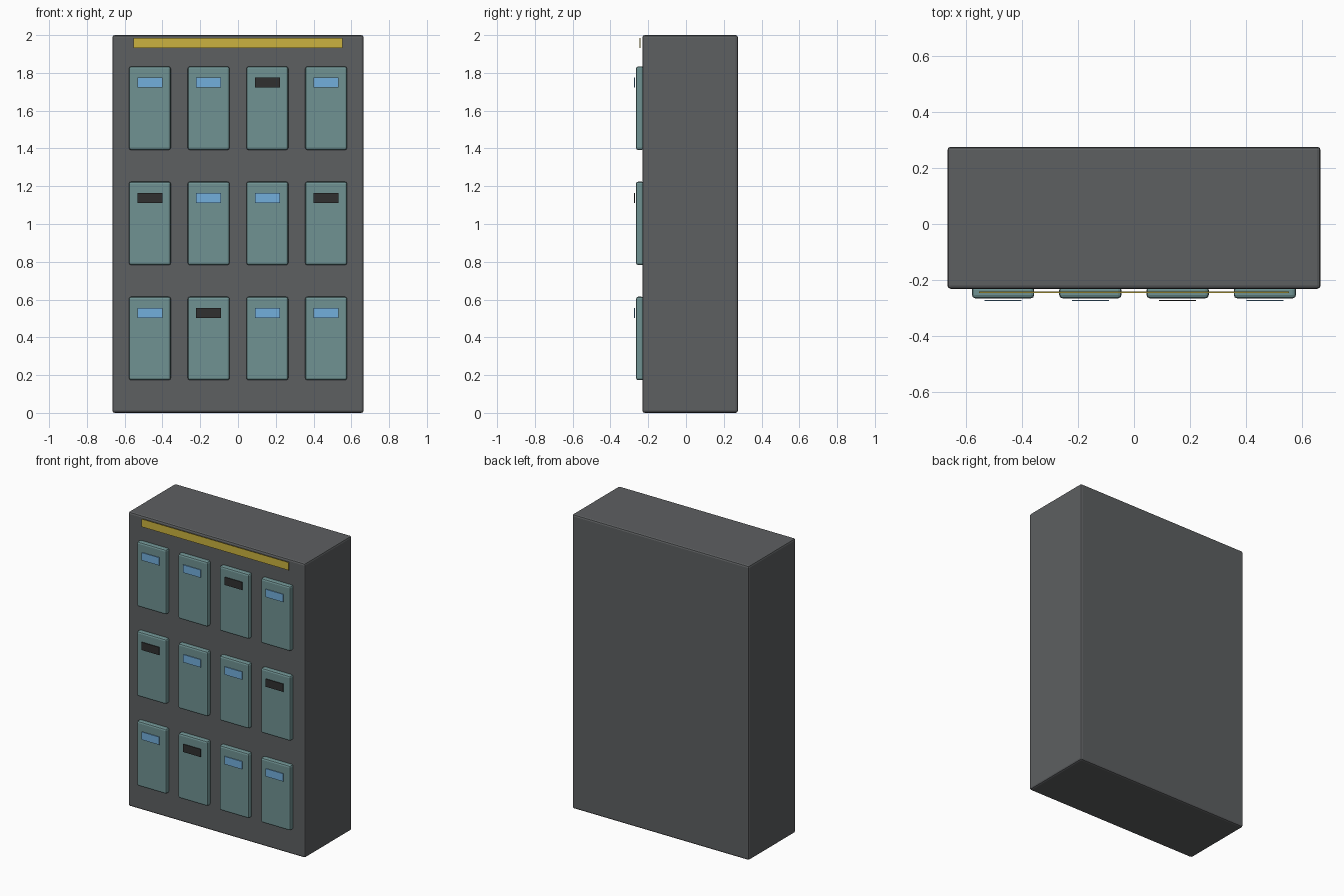
import bpy

if "Cube" in bpy.data.objects:
    bpy.data.objects.remove(bpy.data.objects["Cube"])


def material(name, rgb):
    m = bpy.data.materials.new(name)
    m.diffuse_color = (*rgb, 1)
    m.use_nodes = True
    m.node_tree.nodes["Principled BSDF"].inputs["Base Color"].default_value = m.diffuse_color
    return m


def box(name, centre, size, mat, bevel=0.0):
    bpy.ops.mesh.primitive_cube_add(size=1, location=centre)
    ob = bpy.context.object
    ob.name = name
    ob.scale = size
    bpy.ops.object.transform_apply(location=False, rotation=False, scale=True)
    ob.data.materials.append(mat)
    if bevel:
        mod = ob.modifiers.new("soft_edges", "BEVEL")
        mod.width = bevel
        mod.segments = 2
    return ob


dark = material("dark_casing", (0.11, 0.115, 0.12))
teal = material("teal_door", (0.16, 0.29, 0.29))
blue = material("lit_display", (0.17, 0.43, 0.72))
black = material("unlit_display", (0.03, 0.03, 0.03))
gold = material("gold_strip", (0.6, 0.45, 0.05))

# Cabinet body and header strip
box("cabinet_body", (0, 0.022, 1.0), (1.33, 0.506, 2.0), dark, 0.012)
box("header_strip", (0, -0.243, 1.959), (1.106, 0.004, 0.053), gold)

# Doors in three rows of four, each with a small display panel
unlit = {(0, 1), (1, 0), (1, 3), (2, 2)}
for row in range(3):
    for col in range(4):
        x = (col - 1.5) * 0.311
        z = 0.394 + row * 0.6095
        tag = f"{row + 1}_{col + 1}"
        box(f"door_{tag}", (x, -0.244, z), (0.222, 0.042, 0.442), teal, 0.012)
        mat = black if (row, col) in unlit else blue
        box(f"door_display_{tag}", (x, -0.2725, z + 0.135), (0.132, 0.005, 0.053), mat)
